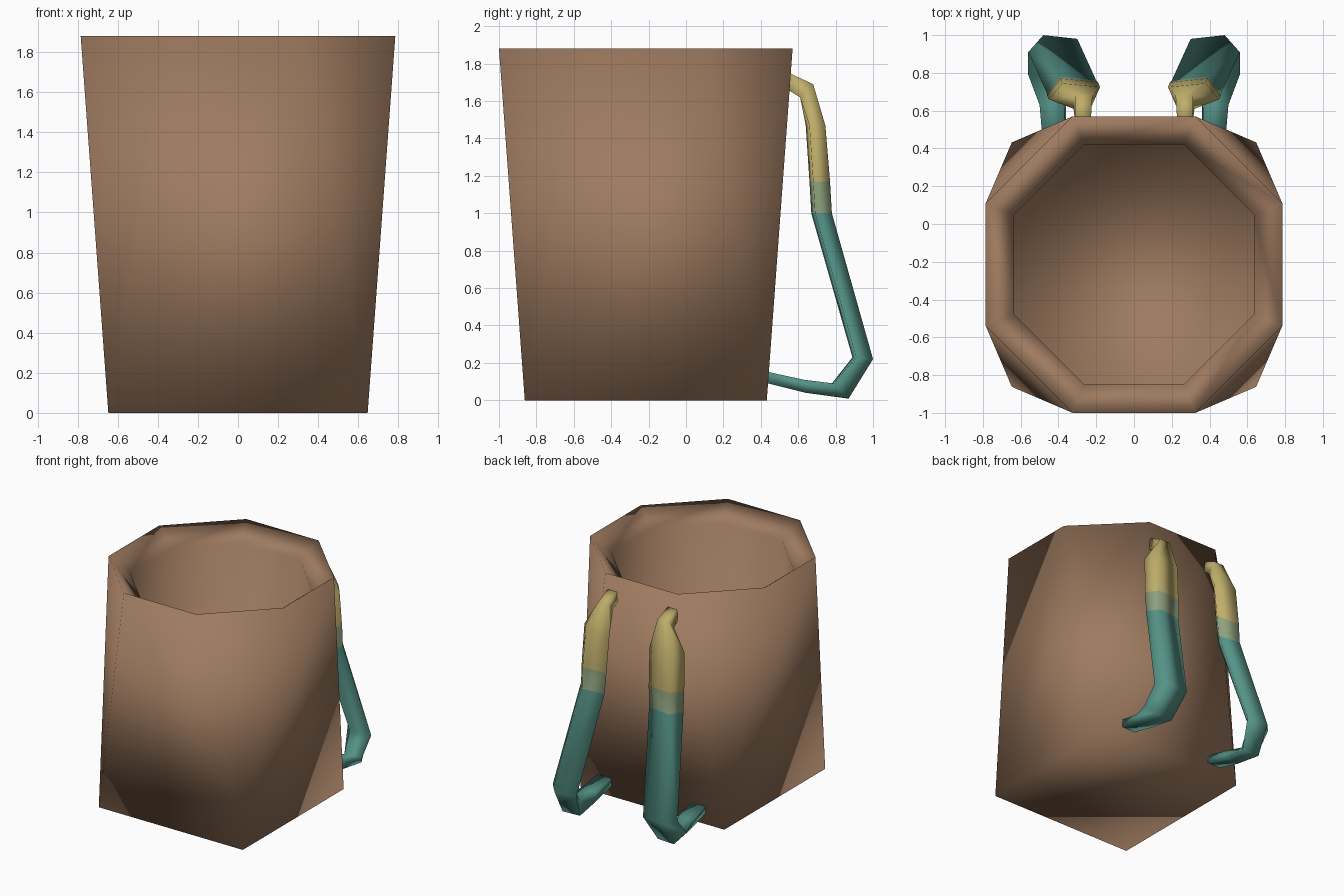
import bpy
import bmesh

default_cube = bpy.data.objects.get("Cube")
if default_cube:
    bpy.data.objects.remove(default_cube, do_unlink=True)


def make_material(name, colour):
    material = bpy.data.materials.new(name)
    material.use_nodes = True
    material.diffuse_color = (*colour, 1)
    shader = material.node_tree.nodes["Principled BSDF"]
    shader.inputs["Base Color"].default_value = (*colour, 1)
    shader.inputs["Roughness"].default_value = 0.8
    return material


brown = make_material("basket brown", (.34, .195, .115))
yellow = make_material("strap yellow", (.52, .42, .145))
green = make_material("strap pale green", (.27, .36, .21))
teal = make_material("strap teal", (.09, .29, .24))


def finish(name, bm, materials):
    bmesh.ops.recalc_face_normals(bm, faces=bm.faces)
    for face in bm.faces:
        face.smooth = True
    mesh = bpy.data.meshes.new(name)
    bm.to_mesh(mesh)
    bm.free()
    for material in materials:
        mesh.materials.append(material)
    obj = bpy.data.objects.new(name, mesh)
    bpy.context.collection.objects.link(obj)
    return obj


def bridge(bm, first, second):
    """Join two loops of equal length with quads, returning the quads."""
    count = len(first)
    faces = []
    for i in range(count):
        j = (i + 1) % count
        faces.append(bm.faces.new((first[i], first[j], second[j], second[i])))
    return faces


CENTRE_Y = -.215


def octagon(bm, half, flat, z):
    """Octagon with half-width 'half' and half-length 'flat' of the main sides."""
    corners = [(half, -flat), (half, flat), (flat, half), (-flat, half),
               (-half, flat), (-half, -flat), (-flat, -half), (flat, -half)]
    return [bm.verts.new((x, y + CENTRE_Y, z)) for x, y in corners]


# Basket: square base twisting into an octagonal mouth, hollow inside
bm = bmesh.new()
base = [bm.verts.new((x * .647, y * .647 + CENTRE_Y, 0))
        for x, y in ((1, -1), (1, 1), (-1, 1), (-1, -1))]
rim = octagon(bm, .785, .325, 1.88)
lip = octagon(bm, .635, .263, 1.76)
floor = octagon(bm, .635, .263, .12)
bm.faces.new(base)
for i in range(4):
    this, after = base[i], base[(i + 1) % 4]
    bm.faces.new((this, after, rim[2 * i + 1], rim[2 * i]))
    bm.faces.new((after, rim[(2 * i + 2) % 8], rim[2 * i + 1]))
bridge(bm, rim, lip)
bridge(bm, lip, floor)
bm.faces.new(floor)
finish("basket", bm, [brown])

# Strap sections from the top down:
# inner x, outer x, back y, front y, back z, front z, sideways lean, yaw offset
SECTIONS = [
    (.23, .31, .53, .53, 1.76, 1.67, 0, 0),
    (.22, .31, .68, .61, 1.69, 1.62, .01, 0),
    (.18, .38, .745, .66, 1.47, 1.47, .07, .02),
    (.19, .39, .77, .68, 1.17, 1.17, .07, .02),
    (.20, .39, .78, .69, 1, 1, .07, .02),
    (.30, .48, 1, .91, .22, .23, .08, .02),
    (.35, .50, .87, .79, .01, .09, .06, .01),
    (.36, .49, .64, .63, .04, .11, .01, 0),
    (.36, .48, .40, .40, .10, .16, 0, 0),
]


def make_strap(name, side):
    bm = bmesh.new()
    loops = []
    for inner, outer, back, front, z_back, z_front, lean, yaw in SECTIONS:
        corners = [(inner, back - yaw, z_back), (outer, back, z_back),
                   (outer + lean, front, z_front),
                   (inner + lean, front - yaw, z_front)]
        loops.append([bm.verts.new((side * x, y, z)) for x, y, z in corners])
    # Yellow top, pale band, teal lower part
    for index, (upper, lower) in enumerate(zip(loops, loops[1:])):
        for face in bridge(bm, upper, lower):
            face.material_index = 0 if index < 3 else min(index - 2, 2)
    bm.faces.new(loops[0])
    bm.faces.new(loops[-1]).material_index = 2
    finish(name, bm, [yellow, green, teal])


make_strap("left_strap", 1)
make_strap("right_strap", -1)
